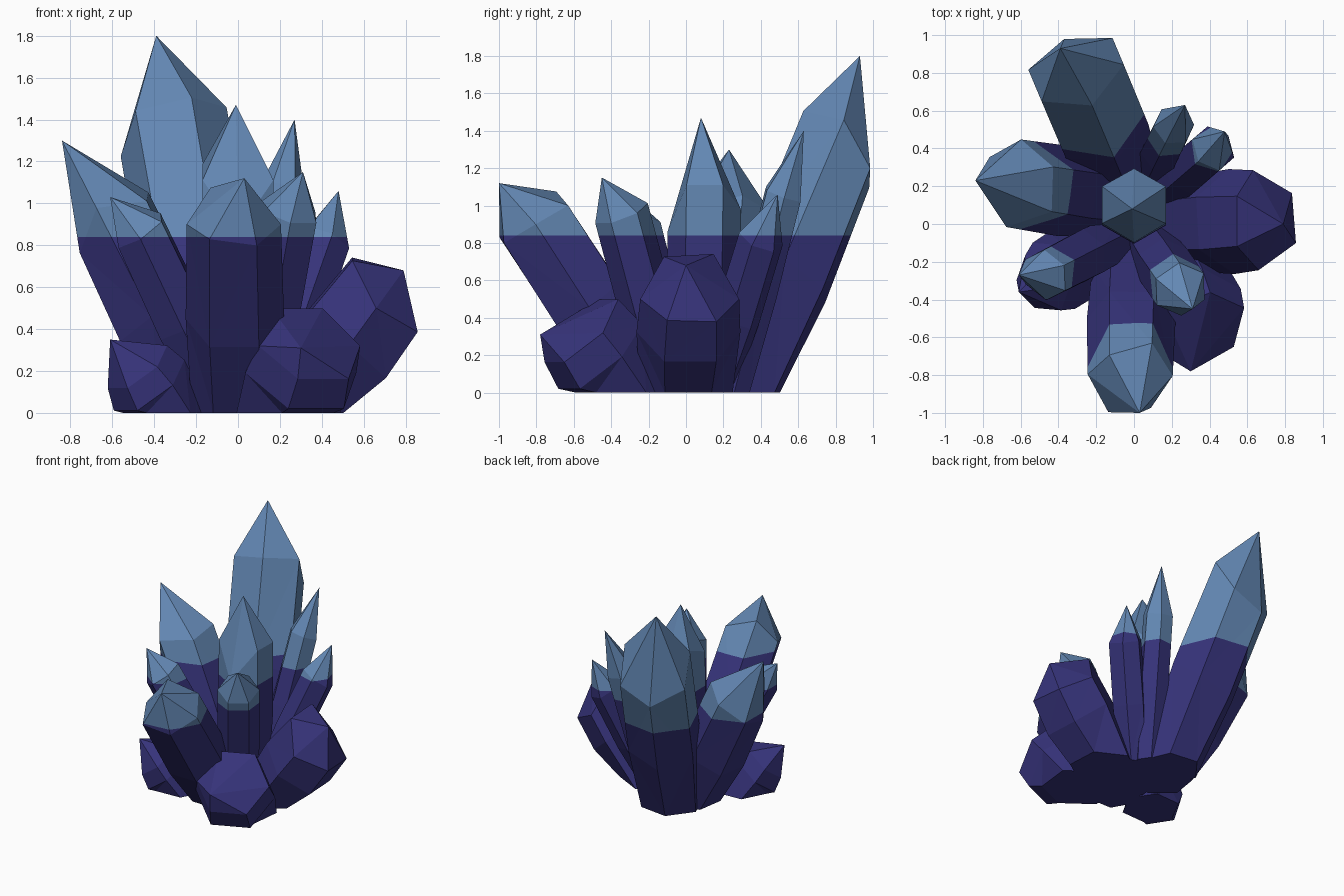
import bpy, bmesh, math
from mathutils import Vector

if "Cube" in bpy.data.objects:
    bpy.data.objects.remove(bpy.data.objects["Cube"])

SPLIT = 0.84  # height where the colour changes


def material(name, rgb):
    m = bpy.data.materials.new(name)
    m.diffuse_color = (*rgb, 1)
    m.use_nodes = True
    m.node_tree.nodes["Principled BSDF"].inputs["Base Color"].default_value = m.diffuse_color
    return m


DARK = material("deep_indigo", (0.037, 0.033, 0.195))
LIGHT = material("steel_blue", (0.125, 0.245, 0.455))


def crystal(name, base, shoulder, tip, r0, r, phase=0, lean=1.4, rise=(0,) * 6, waist_at=0.5):
    """Six-sided crystal: flat foot, flared waist, tilted shoulder ring, point.
    rise lifts each shoulder corner along the crystal, starting at the outer side."""
    b, s = Vector((*base, 0)), Vector(shoulder)
    axis = s - b
    n = Vector((axis.x * lean, axis.y * lean, axis.z)).normalized()
    u = Vector((-axis.y, axis.x, 0)).normalized()
    v = u.cross(n)
    out = Vector((axis.x, axis.y, 0)).normalized()
    bm = bmesh.new()
    foot, waist, top = [], [], []
    for i in range(6):
        a = math.radians(phase + 60 * i)
        c, d = math.cos(a), math.sin(a)
        rm = (r0 + r) * 0.54
        foot.append(bm.verts.new(b + (out * c + u * d) * r0))
        waist.append(bm.verts.new(b.lerp(s, waist_at) + (v * c + u * d) * rm))
        top.append(bm.verts.new(s + (v * c + u * d) * r + n * rise[i]))
    apex = bm.verts.new(tip)
    bm.faces.new(foot)
    for lo, hi in ((foot, waist), (waist, top)):
        for i in range(6):
            k = (i + 1) % 6
            bm.faces.new((lo[i], lo[k], hi[k], hi[i]))
    for i in range(6):
        bm.faces.new((top[i], top[(i + 1) % 6], apex))
    bmesh.ops.triangulate(bm, faces=[f for f in bm.faces if len(f.verts) == 4])
    # cut the ground and the level colour line
    for z, clear in ((0, True), (SPLIT, False)):
        bmesh.ops.bisect_plane(bm, geom=bm.verts[:] + bm.edges[:] + bm.faces[:],
                               plane_co=(0, 0, z), plane_no=(0, 0, 1), clear_inner=clear)
    bmesh.ops.holes_fill(bm, edges=[e for e in bm.edges if e.is_boundary])
    bmesh.ops.recalc_face_normals(bm, faces=bm.faces[:])
    for f in bm.faces:
        f.material_index = int(f.calc_center_median().z > SPLIT)
    me = bpy.data.meshes.new(name)
    bm.to_mesh(me)
    bm.free()
    me.materials.append(DARK)
    me.materials.append(LIGHT)
    bpy.context.collection.objects.link(bpy.data.objects.new(name, me))


# tall crystals
crystal("tall_back_crystal", (-0.08, 0.29), (-0.29, 0.79, 1.28), (-0.39, 0.93, 1.80), 0.23, 0.275, 0, 1.7,
        (-0.03, 0.03, 0.10, 0.08, 0.12, 0))
crystal("centre_crystal", (0, 0.085), (0, 0.10, 1.06), (-0.01, 0.08, 1.47), 0.17, 0.195, 0, 1,
        (-0.08, 0.13, 0.05, -0.2, 0.05, 0.05))
crystal("left_crystal", (-0.15, 0.14), (-0.60, 0.21, 0.92), (-0.84, 0.23, 1.30), 0.21, 0.235, 30, 1.4,
        (-0.05, 0.07, -0.03, 0.02, 0.06, 0.03))
crystal("front_crystal", (-0.01, -0.22), (-0.02, -0.80, 0.90), (0.03, -1.0, 1.12), 0.21, 0.225, 30, 1.4,
        (0.04, 0.0, -0.04, 0.06, 0.0, 0.08))

# slim crystals
crystal("front_left_slim_crystal", (-0.06, -0.06), (-0.47, -0.27, 0.87), (-0.61, -0.27, 1.03), 0.13, 0.14, 0)
crystal("front_right_slim_crystal", (0.07, -0.09), (0.245, -0.345, 0.96), (0.31, -0.45, 1.15), 0.13, 0.15, 30)
crystal("back_slim_crystal", (0.08, 0.25), (0.21, 0.52, 1.06), (0.27, 0.63, 1.40), 0.10, 0.11, 0)
crystal("back_right_slim_crystal", (0.13, 0.15), (0.42, 0.40, 0.82), (0.48, 0.49, 1.06), 0.11, 0.125, 0)

# stubby crystals
crystal("right_stub", (0.28, 0), (0.645, 0.02, 0.50), (0.79, 0.0, 0.68), 0.25, 0.265, 30, 1.2,
        (0.04, 0, 0.12, 0.10, 0, 0.05), 0.65)
crystal("front_right_stub", (0.24, -0.32), (0.34, -0.55, 0.32), (0.30, -0.78, 0.31), 0.27, 0.265, 30, 1.2,
        (0, 0, 0.03, 0.03, 0, 0), 0.6)
crystal("front_left_stub", (-0.34, -0.22), (-0.48, -0.31, 0.22), (-0.61, -0.36, 0.35), 0.21, 0.175, 30, 1.2,
        waist_at=0.6)
